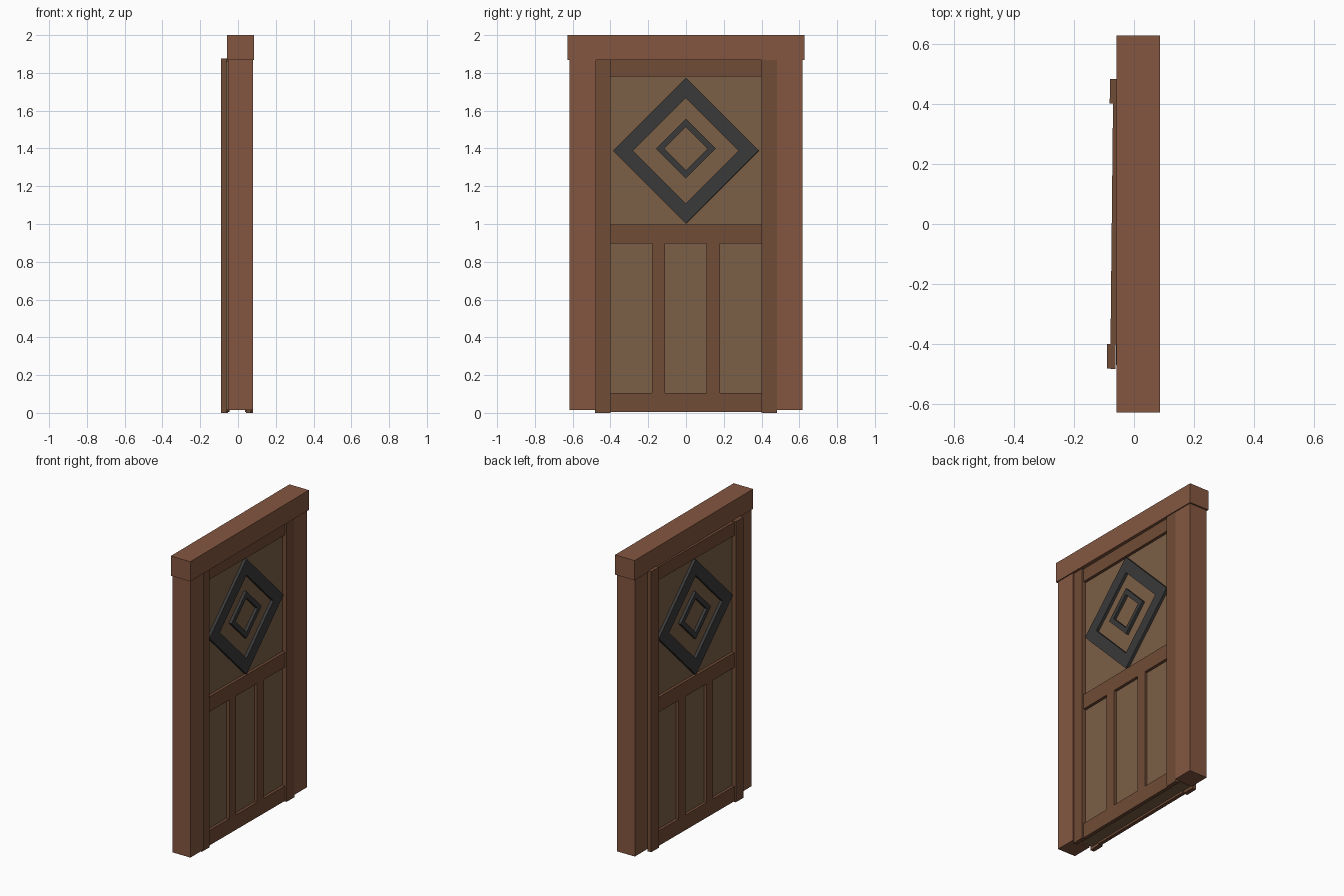
import bpy, bmesh, math
from mathutils import Matrix

if "Cube" in bpy.data.objects:
    bpy.data.objects.remove(bpy.data.objects["Cube"])


def material(name, rgb):
    m = bpy.data.materials.new(name)
    m.diffuse_color = (*rgb, 1)
    m.use_nodes = True
    m.node_tree.nodes["Principled BSDF"].inputs["Base Color"].default_value = m.diffuse_color
    return m


FRAME = material("frame_wood", (0.23, 0.094, 0.053))
STILE = material("door_wood", (0.165, 0.072, 0.038))
PANEL = material("panel_wood", (0.20, 0.115, 0.062))
IRON = material("dark_iron", (0.042, 0.042, 0.042))

# The door leaf sits very slightly ajar in its frame
LEAF = Matrix.Translation((-0.005, 0, 0)) @ Matrix.Rotation(-0.0105, 4, 'Z')


def finish(name, bm, mat, matrix):
    bmesh.ops.recalc_face_normals(bm, faces=bm.faces)
    me = bpy.data.meshes.new(name)
    bm.to_mesh(me)
    bm.free()
    me.materials.append(mat)
    ob = bpy.data.objects.new(name, me)
    ob.matrix_world = matrix
    bpy.context.collection.objects.link(ob)
    return ob


def box(name, x, y, z, mat, matrix=Matrix()):
    bm = bmesh.new()
    bmesh.ops.create_cube(bm, size=1)
    for v in bm.verts:
        v.co = [(a + b) / 2 + c * (b - a) for c, (a, b) in zip(v.co, (x, y, z))]
    return finish(name, bm, mat, matrix)


def diamond(name, x, zc, outer, inner):
    # Square ring standing on its corner, extruded along x
    bm = bmesh.new()
    rings = []
    for px, r in ((x[0], outer), (x[1], outer), (x[1], inner), (x[0], inner)):
        rings.append([bm.verts.new((px, r * math.cos(k * math.pi / 2),
                                    zc + r * math.sin(k * math.pi / 2)))
                      for k in range(4)])
    for a, b in zip(rings, rings[1:] + rings[:1]):
        for k in range(4):
            j = (k + 1) % 4
            bm.faces.new((a[k], a[j], b[j], b[k]))
    return finish(name, bm, IRON, LEAF)


# Surrounding frame
box("lintel", (-0.058, 0.086), (-0.627, 0.627), (1.868, 2.0), FRAME)
for tag, s in (("left", -1), ("right", 1)):
    box(f"jamb_{tag}", (-0.053, 0.079), sorted((s * 0.477, s * 0.616)),
        (0.015, 1.868), FRAME)

# Door core whose faces show as the recessed panels
box("door_panel", (-0.05, 0.05), (-0.47, 0.47), (0.018, 1.86), PANEL, LEAF)

# Stiles, rails, mullions and diamonds on both faces of the door
for face, d in (("front", 1), ("back", -1)):
    stile_x = sorted((d * 0.052, d * 0.08))
    rail_x = sorted((d * 0.045, d * 0.069))
    for tag, s in (("left", -1), ("right", 1)):
        box(f"stile_{face}_{tag}", stile_x, sorted((s * 0.40, s * 0.482)),
            (0, 1.876), STILE, LEAF)
        box(f"mullion_{face}_{tag}", rail_x, sorted((s * 0.11, s * 0.18)),
            (0.10, 0.90), STILE, LEAF)
    for tag, z in (("bottom", (0.004, 0.104)), ("middle", (0.898, 0.998)),
                   ("top", (1.782, 1.872))):
        box(f"rail_{face}_{tag}", rail_x, (-0.402, 0.402), z, STILE, LEAF)
    diamond(f"large_diamond_{face}", rail_x, 1.388, 0.386, 0.279)
    diamond(f"small_diamond_{face}", rail_x, 1.399, 0.158, 0.115)
